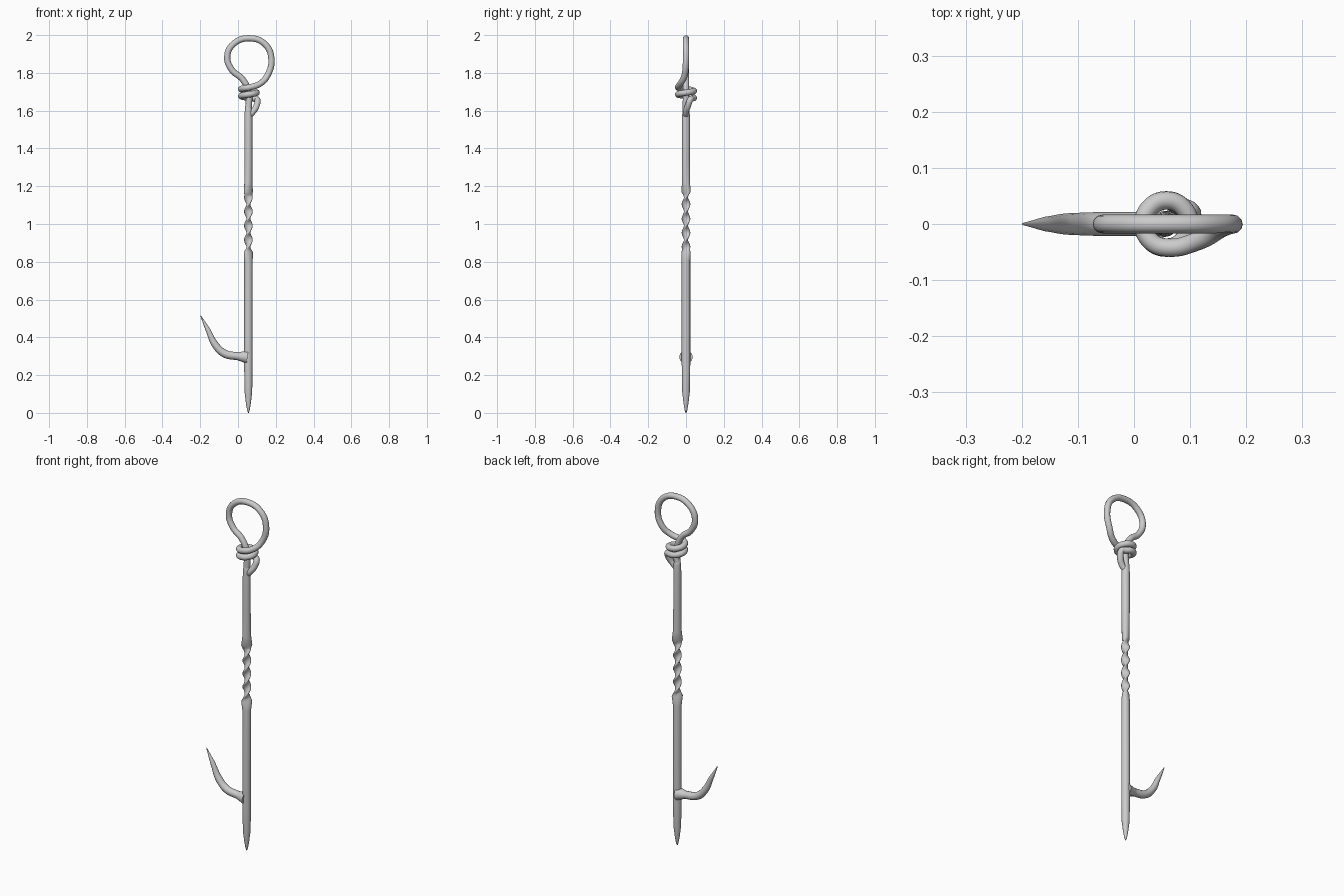
import bpy, bmesh, math
from mathutils import Vector

if "Cube" in bpy.data.objects:
    bpy.data.objects.remove(bpy.data.objects["Cube"])

CX = 0.055  # shaft axis


def smooth(ob):
    for p in ob.data.polygons:
        p.use_smooth = True


def tube(name, pts):
    """Round wire through (x, y, z, radius) points."""
    cu = bpy.data.curves.new(name, 'CURVE')
    cu.dimensions = '3D'
    cu.bevel_depth = 1.0
    cu.bevel_resolution = 4
    cu.resolution_u = 8
    cu.use_fill_caps = True
    sp = cu.splines.new('BEZIER')
    sp.bezier_points.add(len(pts) - 1)
    for bp, (x, y, z, r) in zip(sp.bezier_points, pts):
        bp.co = (x, y, z)
        bp.radius = r
        bp.handle_left_type = bp.handle_right_type = 'AUTO'
    ob = bpy.data.objects.new(name, cu)
    bpy.context.collection.objects.link(ob)
    bpy.ops.object.select_all(action='DESELECT')
    ob.select_set(True)
    bpy.context.view_layer.objects.active = ob
    bpy.ops.object.convert(target='MESH')
    smooth(bpy.context.object)


def loft(name, rings, n=16):
    """Skin elliptical rings (z, rx, ry, twist) along the shaft axis."""
    bm = bmesh.new()
    loops = []
    for z, rx, ry, tw in rings:
        loop = []
        for i in range(n):
            a = 2 * math.pi * i / n
            x, y = rx * math.cos(a), ry * math.sin(a)
            c, s = math.cos(tw), math.sin(tw)
            loop.append(bm.verts.new((CX + x * c - y * s, x * s + y * c, z)))
        loops.append(loop)
    for a, b in zip(loops, loops[1:]):
        for i in range(n):
            j = (i + 1) % n
            bm.faces.new((a[i], a[j], b[j], b[i]))
    bm.faces.new(loops[0][::-1])
    bm.faces.new(loops[-1])
    me = bpy.data.meshes.new(name)
    bm.to_mesh(me)
    bm.free()
    ob = bpy.data.objects.new(name, me)
    bpy.context.collection.objects.link(ob)
    smooth(ob)


# shaft: pointed foot, round bar, flat twisted middle, round bar
q = math.pi / 4
rings = [(0, .002, .002, q), (.015, .007, .007, q), (.05, .013, .013, q),
         (.11, .02, .02, q), (.25, .023, .022, q), (.5, .023, .022, q),
         (.8, .023, .022, q), (.85, .029, .019, q)]
steps = 48
for i in range(1, steps):
    t = i / steps
    rings.append((.86 + .30 * t, .023, .011, q + 4 * math.pi * t))
end = q + 4 * math.pi
rings += [(1.17, .029, .019, end), (1.22, .023, .02, end), (1.35, .021, .021, end),
          (1.56, .021, .021, end), (1.60, .019, .019, end), (1.64, .015, .015, end)]
loft("shaft", rings)

# side hook: flared root, tapering to a point
tube("side_hook", [(.05, 0, .295, .036), (.03, 0, .297, .029), (0, 0, .3, .021),
                   (-.071, 0, .314, .021), (-.12, 0, .36, .019),
                   (-.158, 0, .437, .013), (-.198, 0, .515, .002)])

# eye wire: leaves the shaft, forms the ring, then coils down around itself
R = .0165
wire = [(CX, 0, 1.60, .018), (CX, 0, 1.70, R), (.025, 0, 1.765, R)]
wire += [(-.032, 0, 1.815, R), (-.057, 0, 1.885, R), (-.024, 0, 1.953, R),
         (.06, 0, 1.983, R), (.145, 0, 1.95, R), (.177, 0, 1.87, R),
         (.155, -.008, 1.785, R), (.115, -.03, 1.742, R)]
for i in range(14):
    a = math.radians(-90 - i * 45)
    wire.append((CX + .003 + .041 * math.cos(a), .042 * math.sin(a), 1.723 - .0046 * i, R))
wire += [(.1, .024, 1.66, R), (.098, .01, 1.625, R), (.08, 0, 1.595, .016), (.058, 0, 1.57, .014)]
tube("eye_and_coil", wire)
